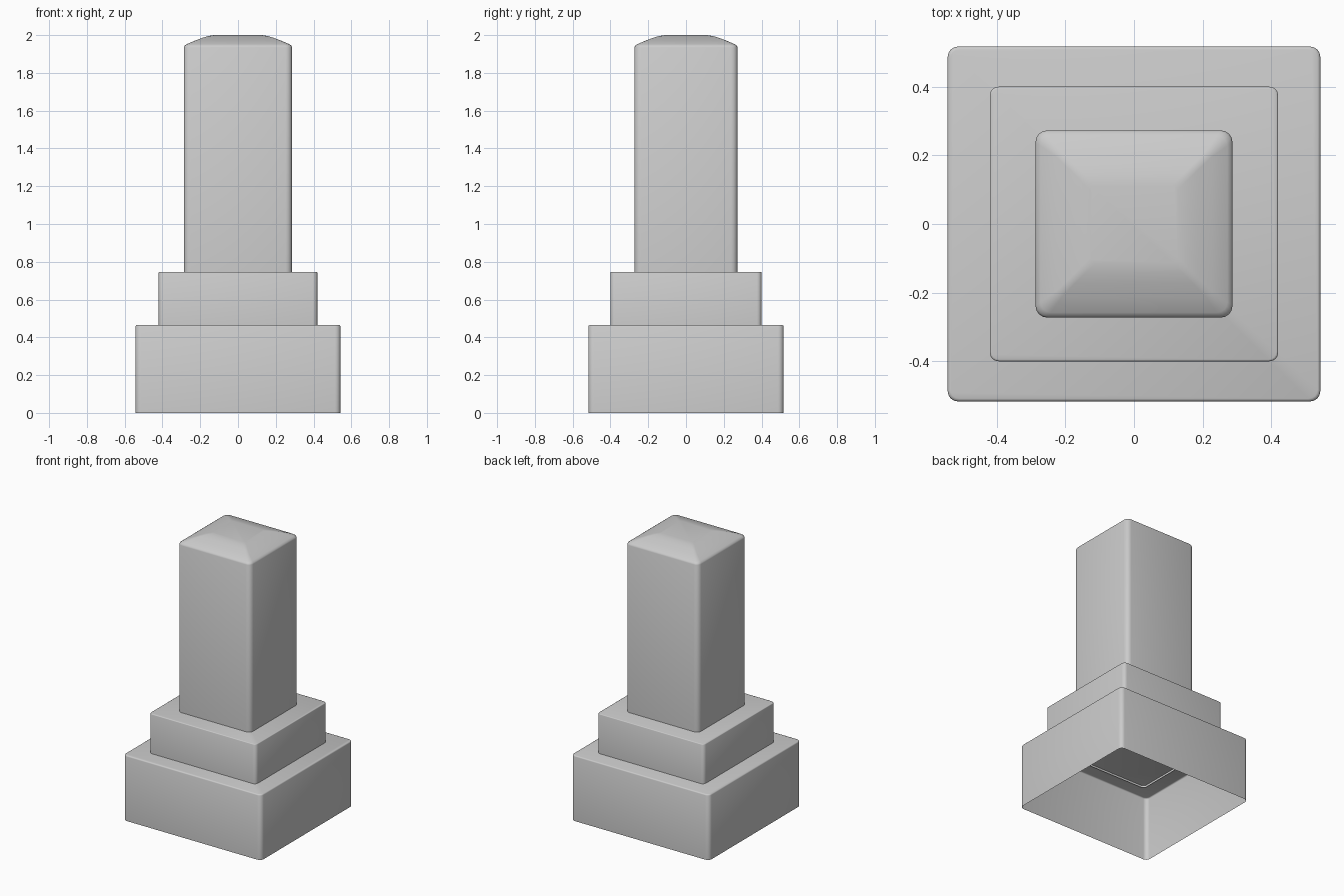
import bpy, bmesh, math

cube = bpy.data.objects.get("Cube")
if cube:
    bpy.data.objects.remove(cube, do_unlink=True)

STONE = (0.6, 0.6, 0.6, 1)
stone = bpy.data.materials.new("stone_grey")
stone.use_nodes = True
stone.diffuse_color = STONE
stone.node_tree.nodes["Principled BSDF"].inputs["Base Color"].default_value = STONE


def rounded_rectangle(hx, hy, radius, steps=4):
    """Counter-clockwise outline with rounded corners."""
    points = []
    for corner, (sx, sy) in enumerate([(1, 1), (-1, 1), (-1, -1), (1, -1)]):
        for i in range(steps + 1):
            a = math.pi / 2 * (corner + i / steps)
            points.append((sx * (hx - radius) + radius * math.cos(a),
                           sy * (hy - radius) + radius * math.sin(a)))
    return points


def block(name, hx, hy, radius, profile):
    """Open-bottomed block; profile lists (inset, height) from bottom to top."""
    bm = bmesh.new()
    rings = []
    for inset, z in profile:
        outline = rounded_rectangle(hx - inset, hy - inset, max(radius - inset * 0.3, 0.015))
        rings.append([bm.verts.new((x, y, z)) for x, y in outline])
    for low, high in zip(rings, rings[1:]):
        for i in range(len(low)):
            j = (i + 1) % len(low)
            bm.faces.new((low[i], low[j], high[j], high[i]))
    bm.faces.new(rings[-1])
    mesh = bpy.data.meshes.new(name)
    bm.to_mesh(mesh)
    bm.free()
    mesh.materials.append(stone)
    obj = bpy.data.objects.new(name, mesh)
    bpy.context.collection.objects.link(obj)
    bpy.ops.object.select_all(action="DESELECT")
    obj.select_set(True)
    bpy.context.view_layer.objects.active = obj
    bpy.ops.object.shade_smooth_by_angle(angle=math.radians(50))
    return obj


def soft_top(bottom, top, bevel):
    """Straight wall that ends in a small bevelled rim."""
    return [(0, bottom), (0, top - bevel), (bevel * 0.3, top - bevel * 0.3), (bevel, top)]


# Two plinth steps; the upper one sinks slightly through the lower
block("lower_plinth", 0.543, 0.517, 0.03, soft_top(0, 0.465, 0.008))
block("upper_plinth", 0.42, 0.40, 0.025, soft_top(0.45, 0.747, 0.005))

# Shaft with a shallow domed cap
block("shaft", 0.287, 0.273, 0.035,
      [(0, 0.735), (0, 1.935), (0.004, 1.944), (0.015, 1.952),
       (0.06, 1.971), (0.1, 1.986), (0.13, 1.995), (0.16, 2.0)])
